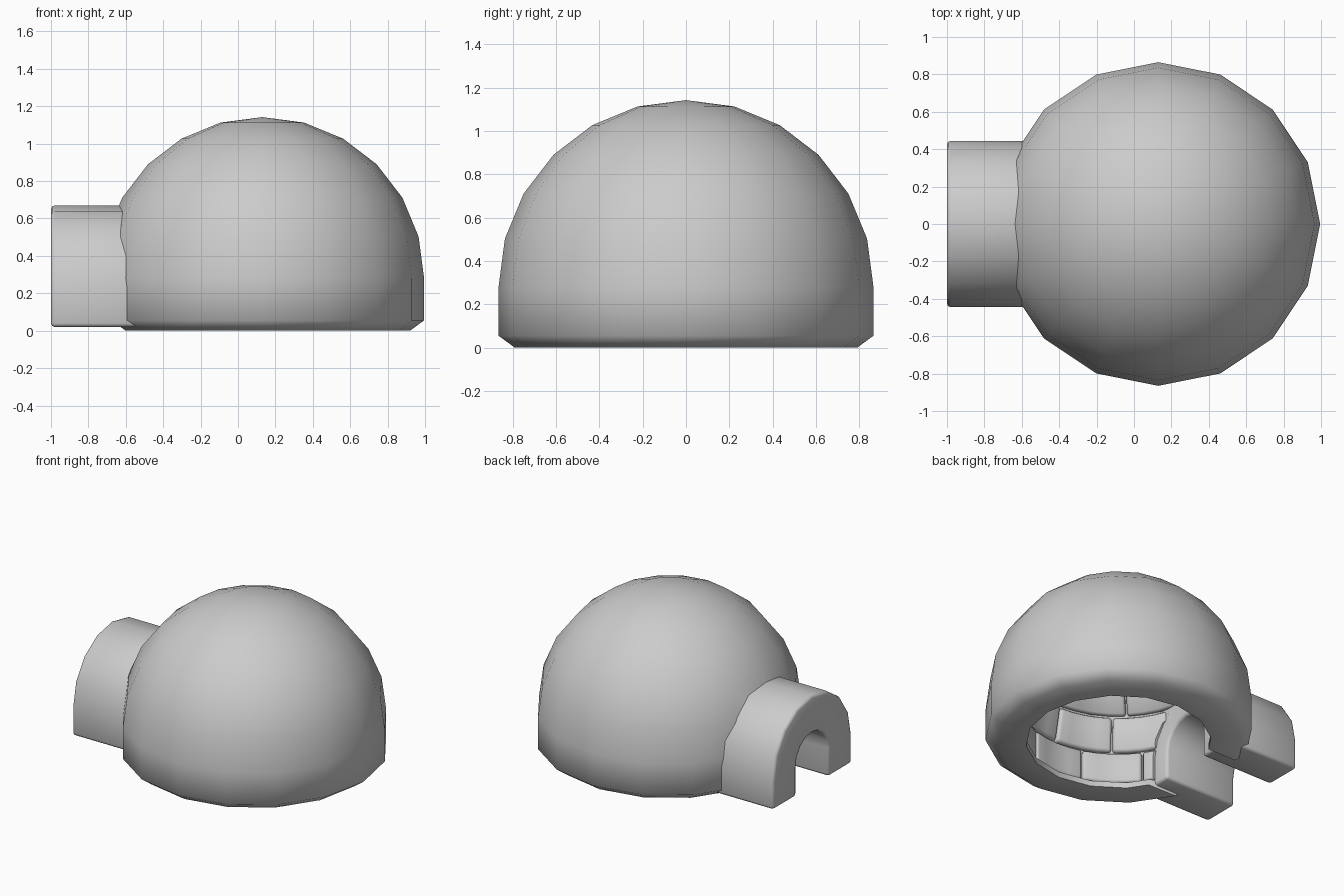
import bpy, bmesh
from math import sin, cos, pi, radians

if "Cube" in bpy.data.objects:
    bpy.data.objects.remove(bpy.data.objects["Cube"])

CX, SPRING = 0.13, 0.28          # dome axis x, height where the dome starts curving


def make(name, verts, faces):
    bm = bmesh.new()
    vs = [bm.verts.new(v) for v in verts]
    for f in faces:
        bm.faces.new([vs[i] for i in f])
    bmesh.ops.remove_doubles(bm, verts=bm.verts, dist=1e-5)
    bmesh.ops.recalc_face_normals(bm, faces=bm.faces)
    me = bpy.data.meshes.new(name)
    bm.to_mesh(me)
    bm.free()
    ob = bpy.data.objects.new(name, me)
    bpy.context.collection.objects.link(ob)
    return ob


def bevel(ob, width, segments=2):
    m = ob.modifiers.new("bevel", 'BEVEL')
    m.width, m.segments = width, segments
    m.limit_method, m.angle_limit = 'ANGLE', radians(40)


def cut(ob, cutter):
    m = ob.modifiers.new("doorway", 'BOOLEAN')
    m.operation, m.solver, m.object = 'DIFFERENCE', 'EXACT', cutter


def bake(ob, angle):
    bpy.context.view_layer.update()
    dg = bpy.context.evaluated_depsgraph_get()
    me = bpy.data.meshes.new_from_object(ob.evaluated_get(dg))
    ob.modifiers.clear()
    ob.data = me
    bpy.ops.object.select_all(action='DESELECT')
    ob.select_set(True)
    bpy.context.view_layer.objects.active = ob
    bpy.ops.object.shade_smooth_by_angle(angle=radians(angle))


def arch_line(r, z0, n=8):
    arc = [(r * cos(pi * i / n), 0.225 + r * sin(pi * i / n)) for i in range(n + 1)]
    return [(r, z0)] + arc + [(-r, z0)]


# Doorway cutter: solid arch through the dome wall
line = arch_line(0.30, -0.1)
n = len(line)
cutter = make("doorway_cutter", [(x, y, z) for x in (-1.1, -0.2) for y, z in line],
              [range(n), range(n, 2 * n)] +
              [(i, (i + 1) % n, n + (i + 1) % n, n + i) for i in range(n)])
cutter.hide_render = True

# Snow dome: 16-sided thick shell turned around its axis
SIDES = 16
prof = [(0.79, 0), (0.865, 0.055)]
prof += [(0.865 * cos(radians(a)), SPRING + 0.862 * sin(radians(a))) for a in range(0, 90, 15)]
prof += [(0, 1.142), (0, 0.94)]
prof += [(0.66 * cos(radians(a)), SPRING + 0.66 * sin(radians(a))) for a in range(75, -1, -15)]
prof += [(0.66, 0.06), (0.60, 0.04), (0.60, 0)]
k = len(prof)
verts, faces = [], []
for i in range(SIDES):
    t = 2 * pi * i / SIDES
    verts += [(CX + r * cos(t), r * sin(t), z) for r, z in prof]
    for j in range(k):
        a, b = i * k, ((i + 1) % SIDES) * k
        j2 = (j + 1) % k
        if prof[j][0] == 0 and prof[j2][0] == 0:
            continue
        if prof[j][0] == 0:
            faces.append((a + j, a + j2, b + j2))
        elif prof[j2][0] == 0:
            faces.append((a + j, a + j2, b + j))
        else:
            faces.append((a + j, a + j2, b + j2, b + j))
dome = make("snow_dome", verts, faces)
cut(dome, cutter)
bake(dome, 60)


# Inner bricks: staggered rows of rounded blocks lining the shell
def wall_point(lon, s, r):
    if s < 0:
        rad, z = r, SPRING + s * 0.62
    else:
        rad, z = r * cos(s), SPRING + r * sin(s)
    return (CX + rad * cos(lon), rad * sin(lon), z)


rows = [(-0.37, 0, 10), (0, 0.39, 10), (0.39, 0.78, 8), (0.78, 1.17, 6), (1.17, 1.5, 3)]
verts, faces = [], []
DIV = 4
for row, (s0, s1, count) in enumerate(rows):
    step = 2 * pi / count
    gap = 0.008 / cos(max(0, (s0 + s1) / 2))
    for b in range(count):
        l0 = (b + 0.5 * (row % 2)) * step + gap
        l1 = l0 + step - 2 * gap
        base = len(verts)
        for i in range(DIV + 1):
            lon = l0 + (l1 - l0) * i / DIV
            for s, r in ((s0 + .01, .62), (s1 - .01, .62), (s1 - .01, .70), (s0 + .01, .70)):
                verts.append(wall_point(lon, s, r))
        for i in range(DIV):
            p = base + 4 * i
            faces += [(p + j, p + (j + 1) % 4, p + 4 + (j + 1) % 4, p + 4 + j) for j in range(4)]
        e = base + 4 * DIV
        faces += [(base, base + 1, base + 2, base + 3), (e, e + 1, e + 2, e + 3)]
bricks = make("inner_bricks", verts, faces)
bevel(bricks, 0.018)
cut(bricks, cutter)
bake(bricks, 50)

# Entrance tunnel: thick arch with softened edges
X0, X1, Z0 = -1.0, -0.43, 0.02
verts, faces = [], []
pairs = list(zip(arch_line(0.445, Z0), arch_line(0.18, Z0)))
for (yo, zo), (yi, zi) in pairs:
    verts += [(X0, yo, zo), (X1, yo, zo), (X1, yi, zi), (X0, yi, zi)]
for i in range(len(pairs) - 1):
    p = 4 * i
    faces += [(p + j, p + (j + 1) % 4, p + 4 + (j + 1) % 4, p + 4 + j) for j in range(4)]
e = 4 * (len(pairs) - 1)
faces += [(0, 1, 2, 3), (e, e + 1, e + 2, e + 3)]
tunnel = make("entrance_tunnel", verts, faces)
bevel(tunnel, 0.02)
bake(tunnel, 50)

bpy.data.objects.remove(cutter)
